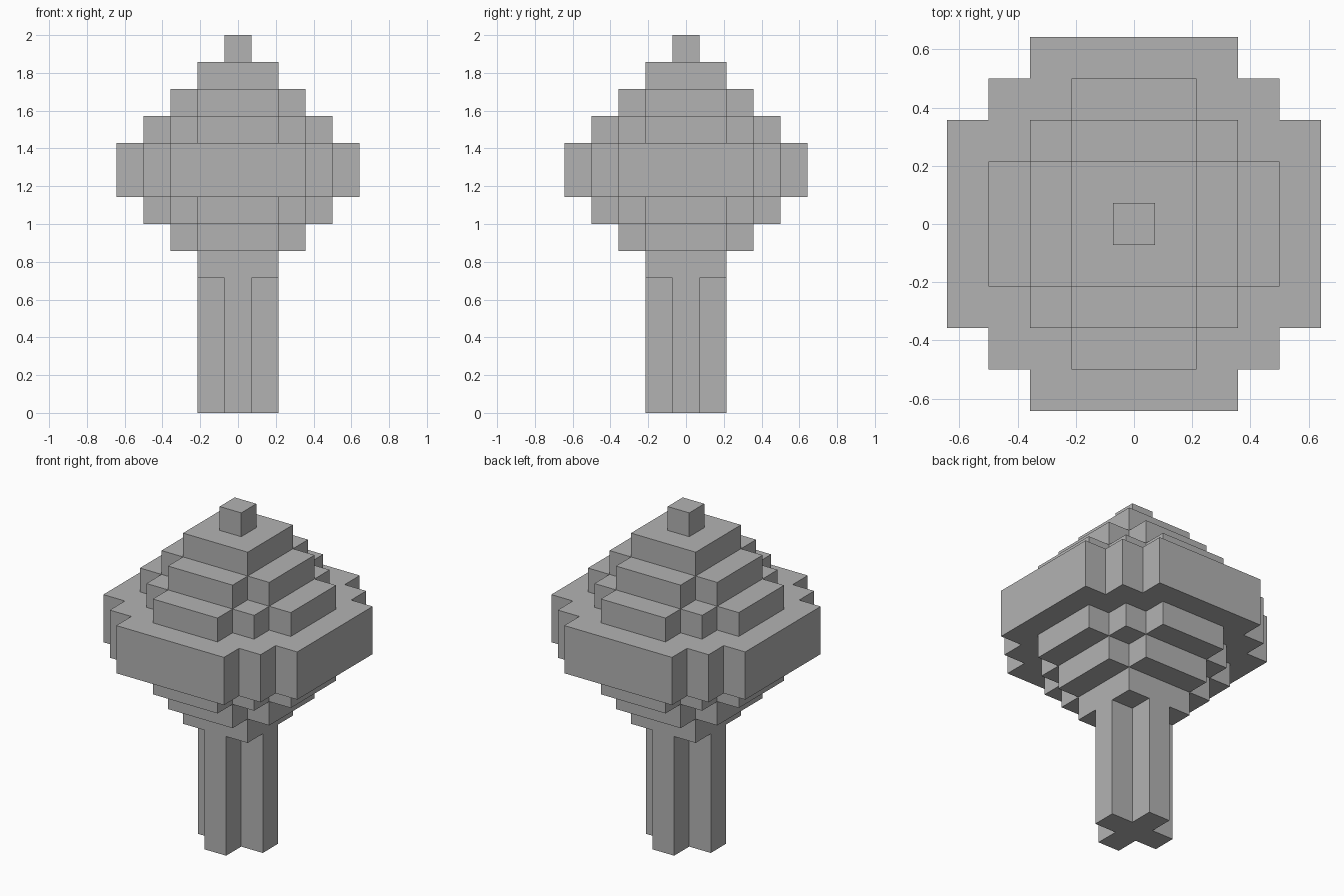
import bpy
import bmesh
from mathutils import Vector

cube = bpy.data.objects.get("Cube")
if cube:
    bpy.data.objects.remove(cube, do_unlink=True)

UNIT = 1 / 7  # one block

grey = bpy.data.materials.new("plain grey")
grey.use_nodes = True
colour = (0.45, 0.45, 0.45, 1)
grey.diffuse_color = colour
grey.node_tree.nodes["Principled BSDF"].inputs["Base Color"].default_value = colour

# Each tier: part, layers tall, then (reach, half width) of its arms, and half width of its core square
TIERS = [
    ("trunk", 5, (1, 0), 0),
    ("trunk_collar", 1, (1, 1), 1),
    ("lower_crown", 1, (2, 1), 1),
    ("lower_crown", 1, (3, 1), 2),
    ("wide_crown", 2, (4, 2), 3),
    ("upper_crown", 1, (3, 1), 2),
    ("upper_crown", 1, (2, 1), 1),
    ("upper_crown", 1, (1, 1), 1),
    ("crown_tip", 1, (0, 0), 0),
]

# Fill the blocks of every tier
blocks = {}
level = 0
for part, layers, (reach, half), core in TIERS:
    for z in range(level, level + layers):
        for x in range(-reach, reach + 1):
            for y in range(-reach, reach + 1):
                far, near = max(abs(x), abs(y)), min(abs(x), abs(y))
                if far <= core or near <= half:
                    blocks[x, y, z] = part
    level += layers


def add_side(bm, centre, axis, sign):
    """Add one outward square side of a block."""
    normal, u, v = Vector(), Vector(), Vector()
    normal[axis] = sign / 2
    u[(axis + 1) % 3] = sign / 2
    v[(axis + 2) % 3] = 1 / 2
    corners = (-u - v, u - v, u + v, v - u)
    bm.faces.new([bm.verts.new((centre + normal + c) * UNIT) for c in corners])


def build_part(name):
    """Skin the exposed sides of a part and merge flat areas."""
    bm = bmesh.new()
    for block, part in blocks.items():
        if part != name:
            continue
        for axis in range(3):
            for sign in (-1, 1):
                beside = list(block)
                beside[axis] += sign
                if tuple(beside) not in blocks:
                    add_side(bm, Vector(block) + Vector((0, 0, 0.5)), axis, sign)
    bmesh.ops.remove_doubles(bm, verts=bm.verts, dist=UNIT / 100)
    bmesh.ops.dissolve_limit(bm, angle_limit=0.01, verts=bm.verts, edges=bm.edges)
    mesh = bpy.data.meshes.new(name)
    bm.to_mesh(mesh)
    bm.free()
    mesh.materials.append(grey)
    bpy.context.collection.objects.link(bpy.data.objects.new(name, mesh))


for name in dict.fromkeys(tier[0] for tier in TIERS):
    build_part(name)
